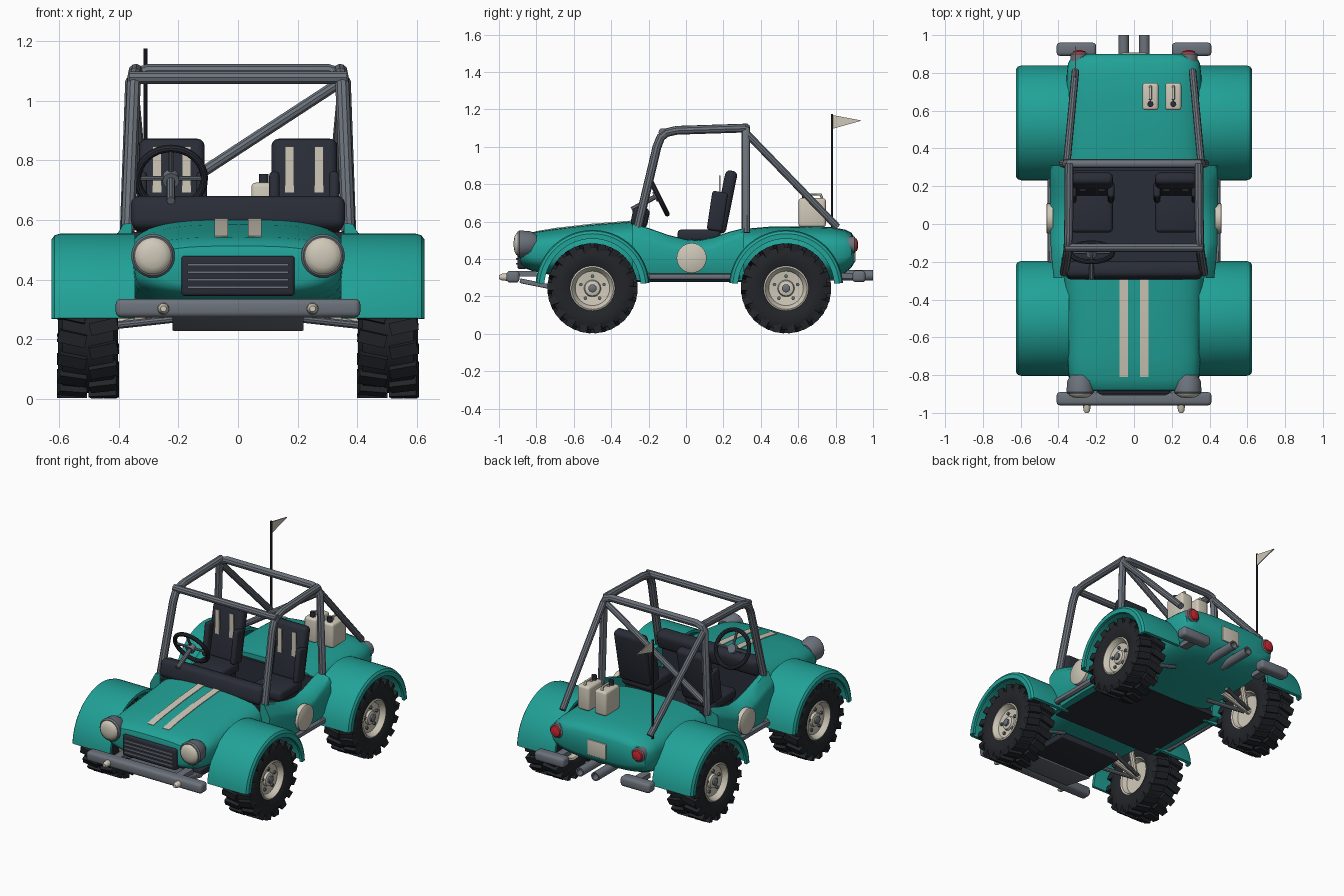
import bpy, bmesh, math
from mathutils import Matrix, Vector, Euler

if "Cube" in bpy.data.objects:
    bpy.data.objects.remove(bpy.data.objects["Cube"])

def material(name, rgb):
    m = bpy.data.materials.new(name)
    m.diffuse_color = (*rgb, 1)
    m.use_nodes = True
    m.node_tree.nodes["Principled BSDF"].inputs["Base Color"].default_value = m.diffuse_color
    return m

TEAL = material("teal_paint", (0.015, 0.36, 0.31))
CREAM = material("cream", (0.62, 0.58, 0.48))
DARK = material("dark_navy", (0.022, 0.026, 0.038))
RUBBER = material("rubber", (0.016, 0.018, 0.022))
STEEL = material("steel", (0.15, 0.17, 0.20))
RED = material("red_lens", (0.55, 0.02, 0.03))

def finish(name, bm, mat):
    bmesh.ops.recalc_face_normals(bm, faces=bm.faces)
    me = bpy.data.meshes.new(name)
    bm.to_mesh(me)
    bm.free()
    me.materials.append(mat)
    ob = bpy.data.objects.new(name, me)
    bpy.context.collection.objects.link(ob)
    return ob

def loft(name, rings, mat, wrap=False):
    """Skin closed rings of points; cap the ends, or wrap last to first."""
    bm = bmesh.new()
    vs = [[bm.verts.new(p) for p in r] for r in rings]
    n = len(vs[0])
    for a, b in zip(vs, vs[1:] + ([vs[0]] if wrap else [])):
        for i in range(n):
            j = (i + 1) % n
            bm.faces.new((a[i], a[j], b[j], b[i]))
    if not wrap:
        bm.faces.new(vs[0])
        bm.faces.new(vs[-1])
    return finish(name, bm, mat)

def turned(name, profile, centre, axis, mat, segs=32, wrap=False):
    """Round part from (offset along axis, radius) pairs."""
    rot = Vector(axis).to_track_quat('Z', 'Y')
    rings = [[Vector(centre) + rot @ Vector((r * math.cos(t), r * math.sin(t), a))
              for t in (2 * math.pi * i / segs for i in range(segs))] for a, r in profile]
    return loft(name, rings, mat, wrap)

def box(name, loc, size, mat, bevel=0.0, tilt=0.0, segs=3):
    bm = bmesh.new()
    bmesh.ops.create_cube(bm, size=1, matrix=Matrix.Diagonal((*size, 1)))
    if bevel:
        bmesh.ops.bevel(bm, geom=bm.edges[:], offset=bevel, segments=segs, affect='EDGES', profile=0.5)
    bm.transform(Matrix.Translation(loc) @ Matrix.Rotation(tilt, 4, 'X'))
    return finish(name, bm, mat)

def tube(name, pts, r, mat=STEEL, cyclic=False):
    cu = bpy.data.curves.new(name, 'CURVE')
    cu.dimensions = '3D'
    cu.bevel_depth, cu.bevel_resolution, cu.use_fill_caps = r, 3, True
    sp = cu.splines.new('POLY')
    sp.points.add(len(pts) - 1)
    for p, c in zip(sp.points, pts):
        p.co = (*c, 1)
    sp.use_cyclic_u = cyclic
    tmp = bpy.data.objects.new(name + "_path", cu)
    bpy.context.collection.objects.link(tmp)
    bpy.context.view_layer.update()
    me = bpy.data.meshes.new_from_object(tmp.evaluated_get(bpy.context.evaluated_depsgraph_get()))
    bpy.data.objects.remove(tmp)
    me.name = name
    me.materials.clear()
    me.materials.append(mat)
    ob = bpy.data.objects.new(name, me)
    bpy.context.collection.objects.link(ob)
    return ob

def body_ring(y, w, zb, zt, n=3.2, count=48):
    ring = []
    for i in range(count):
        t = 2 * math.pi * i / count
        c, s = math.cos(t), math.sin(t)
        ring.append((w * math.copysign(abs(c) ** (2 / n), c), y,
                     (zb + zt) / 2 + (zt - zb) / 2 * math.copysign(abs(s) ** (2 / n), s)))
    return ring

# Front and rear body shells
hood = [(-.885, .26, .38, .495), (-.88, .295, .365, .513), (-.86, .325, .35, .528), (-.82, .345, .335, .543),
        (-.7, .352, .31, .562), (-.5, .358, .29, .585), (-.28, .37, .28, .602)]
tail = [(.30, .37, .28, .56), (.45, .365, .28, .573), (.65, .36, .28, .575), (.78, .357, .295, .57),
        (.85, .35, .325, .557), (.885, .33, .355, .54), (.9, .29, .38, .515)]
loft("front_body", [body_ring(*s) for s in hood], TEAL)
loft("rear_body", [body_ring(*s) for s in tail], TEAL)

# Bonnet stripes
for s in (-1, 1):
    loft("bonnet_stripe", [[(s * x, max(y, -.81), zt + dz) for x, dz in
                            ((.033, -.008), (.078, -.008), (.078, .004), (.033, .004))]
                           for y, w, zb, zt in hood[3:]], CREAM)

# Cockpit tub
box("cockpit_floor", (0, .01, .293), (.74, .60, .03), DARK)
box("front_bulkhead", (0, -.272, .43), (.70, .02, .26), DARK)
box("rear_bulkhead", (0, .294, .41), (.70, .02, .24), DARK)
box("dashboard", (0, -.245, .622), (.72, .09, .115), DARK, .03, -.2)

# Grille and skid plate
box("grille", (0, -.877, .413), (.38, .05, .135), DARK, .012)
for z in (.375, .40, .425, .45):
    box("grille_slat", (0, -.903, z), (.34, .01, .009), STEEL)
box("skid_plate", (0, -.78, .262), (.44, .22, .025), STEEL, .005, -.2)
box("belly_plate", (0, -.55, .257), (.44, .28, .04), DARK, .005)

# Bumpers, exhausts, plate
box("front_bumper", (0, -.925, .305), (.82, .07, .062), STEEL, .018)
box("rear_plate", (0, .895, .435), (.13, .025, .10), CREAM, .004)

# Roll cage shared bars
tube("rear_hoop", [(-.375, .32, .54), (-.357, .32, 1.06), (-.343, .32, 1.09), (-.30, .32, 1.102),
                   (.30, .32, 1.102), (.343, .32, 1.09), (.357, .32, 1.06), (.375, .32, .54)], .023)
tube("front_cross_bar", [(-.365, -.125, 1.078), (.365, -.125, 1.078)], .022)
tube("hoop_diagonal", [(.34, .32, 1.06), (-.35, .32, .61)], .019)

# Antenna and pennant
tube("antenna", [(-.31, .78, .54), (-.31, .78, 1.175)], .006, DARK)
loft("pennant", [[(x, .78, 1.17), (x, .94, 1.14), (x, .78, 1.095)] for x in (-.313, -.307)], CREAM)

# Fuel cans
for x in (.087, .208):
    box("fuel_can", (x, .675, .648), (.085, .145, .155), CREAM, .015)
    turned("can_cap", [(0, .016), (.035, .016)], (x, .635, .72), (0, 0, 1), DARK, 12)
    tube("can_handle", [(x, .66, .715), (x, .665, .745), (x, .72, .745), (x, .73, .715)], .008, CREAM)

# Steering wheel
hub = Vector((-.225, -.15, .74))
tilt = Matrix.Rotation(-1.107, 3, 'X')
rim = [hub + tilt @ Vector((.112 * math.cos(i * math.pi / 16), .112 * math.sin(i * math.pi / 16), 0))
       for i in range(32)]
tube("steering_wheel", rim, .013, DARK, True)
for i in (0, 16, 24):
    tube("steering_spoke", [hub, rim[i]], .008, STEEL)
turned("steering_hub", [(-.02, .028), (.012, .028)], hub, (0, .894, .447), STEEL, 16)
tube("steering_column", [hub, (-.225, -.29, .665)], .014)

lug_count = 18
for s in (-1, 1):
    # Door sills with a dipped top edge
    sill = [(-.285, .59, .52, .425), (-.2, .565, .505, .435), (-.1, .53, .475, .442), (0, .505, .447, .445),
            (.07, .50, .442, .445), (.15, .517, .462, .445), (.23, .545, .50, .445), (.31, .565, .535, .445)]
    loft("door_sill", [[(s * .355, y, zi), (s * .385, y, zi - .003), (s * (xo - .01), y, zo + .012), (s * xo, y, zo - .01),
                        (s * (xo - .005), y, .35), (s * (xo - .03), y, .285), (s * .355, y, .28)]
                       for y, zi, zo, xo in sill], TEAL)
    turned("number_roundel", [(0, .08), (.03, .08), (.034, .074)], (s * .43, .03, .405), (s, 0, 0), CREAM)
    tube("side_rail", [(s * .40, -.24, .31), (s * .44, -.19, .305), (s * .44, .24, .305), (s * .40, .29, .31)], .019)

    # Roll cage side bars and rear stays
    tube("cage_side", [(s * .37, -.26, .56), (s * .352, -.155, 1.0), (s * .35, -.135, 1.05), (s * .348, -.105, 1.075),
                       (s * .346, -.05, 1.088), (s * .343, .32, 1.1)], .024)
    tube("rear_stay", [(s * .355, .33, 1.065), (s * .31, .81, .57)], .02)

    # Lamps
    turned("headlight_bezel", [(-.06, .05), (-.03, .068), (.03, .073), (.04, .066)],
           (s * .285, -.86, .48), (0, -1, 0), STEEL)
    turned("headlight_lens", [(0, .064), (.012, .058), (.022, .04), (.026, .015)],
           (s * .285, -.895, .48), (0, -1, 0), CREAM)
    turned("tail_light_ring", [(-.04, .045), (.015, .045), (.02, .038)], (s * .29, .885, .475), (0, 1, 0), STEEL)
    turned("tail_light", [(0, .037), (.012, .032), (.018, .012)], (s * .29, .902, .475), (0, 1, 0), RED)
    turned("marker_lamp", [(0, .02), (.03, .018), (.045, .01)], (s * .25, -.955, .303), (0, -1, 0), CREAM, 16)

    # Bumper mounts, rear bumperettes, exhausts
    box("front_bumper_mount", (s * .22, -.86, .32), (.05, .12, .03), STEEL)
    box("rear_bumper", (s * .305, .925, .307), (.21, .07, .062), STEEL, .018)
    box("rear_bumper_mount", (s * .28, .86, .31), (.05, .13, .03), STEEL)
    turned("exhaust_pipe", [(0, .028), (.24, .028), (.24, .02), (.18, .02)],
           (s * .055, .76, .312), (0, 1, 0), STEEL, 20)

    # Seats
    x = s * .222
    box("seat_base", (x, .07, .40), (.18, .2, .2), DARK)
    box("seat_cushion", (x, .07, .525), (.22, .23, .065), DARK, .02)
    back = Vector((x, .212, .705))
    box("seat_back", back, (.22, .065, .34), DARK, .025, -.2)
    lean = Matrix.Rotation(-.2, 3, 'X')
    for k in (-1, 1):
        box("seat_bolster", (x + k * .1, .168, .655), (.035, .085, .21), DARK, .014, -.15)
        box("seat_stripe", back + lean @ Vector((k * .05, -.033, 0)), (.03, .007, .27), CREAM)

    for y in (-.5, .535):
        # Fender: flanged arch swept over the wheel
        section = [(.345, .305), (.595, .305), (.615, .299), (.625, .285), (.625, .258),
                   (.608, .258), (.605, .284), (.345, .287)]
        loft("fender", [[(s * px, y - r * math.cos(t), .25 + r * math.sin(t)) for px, r in section]
                        for t in (math.radians(4 + 172 * i / 32) for i in range(33))], TEAL)

        # Tyre with two staggered rows of lugs
        c = Vector((s * .503, y, .243))
        turned("tyre", [(-.085, .115), (-.1, .15), (-.1, .2), (-.085, .222), (.085, .222), (.1, .2), (.1, .15),
                        (.085, .115)], c, (s, 0, 0), RUBBER, 36, True)
        bm = bmesh.new()
        for row in (-1, 1):
            for i in range(lug_count):
                a = 2 * math.pi * (i + (row > 0) * .5) / lug_count
                m = (Matrix.Translation(c) @ Matrix.Rotation(a, 4, 'X') @ Matrix.Translation((row * .053, 0, .217))
                     @ Matrix.Rotation(row * .22, 4, 'Z') @ Matrix.Diagonal((.094, .042, .046, 1)))
                bmesh.ops.create_cube(bm, size=1, matrix=m)
        finish("tyre_lugs", bm, RUBBER)

        # Rim, hub and nuts
        turned("rim", [(-.05, .03), (-.055, .1), (-.085, .112), (-.09, .12), (.09, .12), (.094, .112), (.08, .102), (.062, .092),
                       (.056, .045), (.07, .04), (.074, .03)], c, (s, 0, 0), CREAM)
        turned("hub_cap", [(.06, .022), (.085, .022), (.09, .014)], c, (s, 0, 0), STEEL, 16)
        for i in range(5):
            a = 2 * math.pi * i / 5 + math.pi / 2
            turned("wheel_nut", [(.05, .01), (.07, .01)],
                   c + Vector((0, .065 * math.cos(a), .065 * math.sin(a))), (s, 0, 0), STEEL, 6)

        # Suspension arms, axle and damper
        for k in (-1, 1):
            tube("suspension_arm", [(s * .2, y + k * .09, .27), (s * .43, y + k * .02, .245)], .013)
        tube("axle", [(s * .25, y, .30), (s * .46, y, .243)], .02, CREAM)
        tube("damper", [(s * .335, y + .06, .43), (s * .40, y + .03, .25)], .018, CREAM)

# Smooth shading with sharp edges kept
for ob in bpy.context.scene.objects:
    ob.select_set(True)
bpy.context.view_layer.objects.active = bpy.context.scene.objects[0]
bpy.ops.object.shade_smooth_by_angle(angle=math.radians(35))
